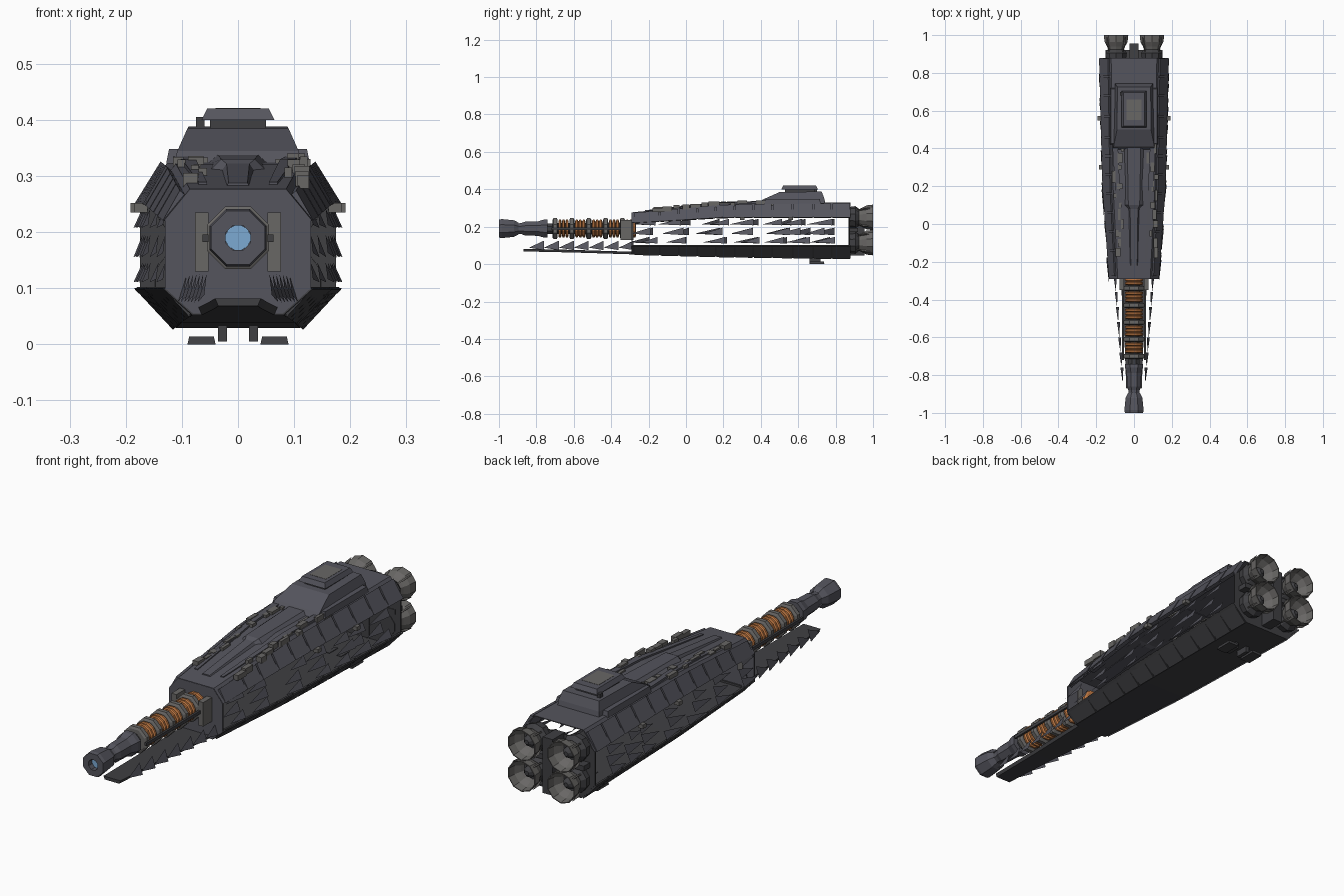
import bpy, bmesh, math, random
from mathutils import Vector

if "Cube" in bpy.data.objects:
    bpy.data.objects.remove(bpy.data.objects["Cube"])
random.seed(4)

def material(name, c):
    m = bpy.data.materials.new(name)
    m.diffuse_color = (*c, 1)
    m.use_nodes = True
    m.node_tree.nodes["Principled BSDF"].inputs["Base Color"].default_value = m.diffuse_color
    return m
HULL = material("hull_grey", (0.09, 0.09, 0.11))
DARK = material("dark_grey", (0.05, 0.05, 0.055))
STEEL = material("steel_grey", (0.14, 0.135, 0.13))
COPPER = material("coil_orange", (0.55, 0.2, 0.06))
GLASS = material("lens_blue", (0.2, 0.4, 0.65))

def mesh(name, verts, faces, mat=HULL, thick=0):
    me = bpy.data.meshes.new(name)
    me.from_pydata([tuple(v) for v in verts], [], faces)
    bm = bmesh.new()
    bm.from_mesh(me)
    bmesh.ops.recalc_face_normals(bm, faces=bm.faces)
    bm.to_mesh(me)
    bm.free()
    ob = bpy.data.objects.new(name, me)
    bpy.context.collection.objects.link(ob)
    me.materials.append(mat)
    if thick:
        s = ob.modifiers.new("thickness", 'SOLIDIFY')
        s.thickness = thick
        s.offset = 0
    return ob

def loft(name, rings, mat=HULL, closed=True, caps=True, thick=0):
    n = len(rings[0])
    verts = [v for r in rings for v in r]
    faces = [(i*n+j, i*n+(j+1) % n, (i+1)*n+(j+1) % n, (i+1)*n+j)
             for i in range(len(rings)-1) for j in range(n if closed else n-1)]
    if closed and caps:
        faces += [tuple(range(n)), tuple(range((len(rings)-1)*n, len(rings)*n))]
    return mesh(name, verts, faces, mat, thick)

def box(name, x0, x1, y0, y1, z0, z1, mat=HULL, taper=0):
    t = taper
    return loft(name, [[(x0, y0, z0), (x1, y0, z0), (x1, y1, z0), (x0, y1, z0)],
                       [(x0+t, y0+t, z1), (x1-t, y0+t, z1), (x1-t, y1-t, z1), (x0+t, y1-t, z1)]], mat)

def turned(name, prof, cx, cz, n=10, mat=STEEL, caps=True, thick=0):
    # lathe of (y, radius) pairs along the ship's length
    return loft(name, [[(cx+r*math.cos(2*math.pi*(k+.5)/n), y, cz+r*math.sin(2*math.pi*(k+.5)/n))
                        for k in range(n)] for y, r in prof], mat, True, caps, thick)

# Hull stations: y, roof half width, roof z, side half width, upper z, lower z, keel half width, keel z
ST = [(-.29, .085, .275, .13, .22, .10, .08, .055),
      (.2, .11, .32, .165, .25, .10, .10, .042),
      (.88, .12, .328, .182, .25, .10, .11, .032)]

def station(y):
    for p, q in zip(ST, ST[1:]):
        if y <= q[0] or q is ST[-1]:
            t = (y-p[0])/(q[0]-p[0])
            return [u+(v-u)*t for u, v in zip(p[1:], q[1:])]

# Upper and lower armour shells, open along the flanks
up, low = [], []
for s in ST:
    y = s[0]
    a, zr, b, zu, zl, c, zb = s[1:]
    up.append([(-b, y, zu), (-a, y, zr), (a, y, zr), (b, y, zu)])
    low.append([(-b, y, zl), (-c, y, zb), (c, y, zb), (b, y, zl)])
loft("upper_hull", up, HULL, False, thick=.004)
loft("lower_hull", low, DARK, False, thick=.006)

# Front bulkhead and rear bulkhead
a, zr, b, zu, zl, c, zb = ST[0][1:]
mesh("front_bulkhead", [(-c, -.288, zb), (c, -.288, zb), (b, -.288, zl), (b, -.288, zu),
     (a, -.288, zr), (-a, -.288, zr), (-b, -.288, zu), (-b, -.288, zl)], [tuple(range(8))], HULL, .006)
mesh("rear_bulkhead", [(-.11, .875, .035), (.11, .875, .035), (.175, .875, .10), (.175, .875, .245),
     (.13, .875, .285), (-.13, .875, .285), (-.175, .875, .245), (-.175, .875, .10)], [tuple(range(8))], DARK, .006)

# Armour tiles along both shoulders and lower chamfers
edges = [-.28, -.14, -.04, .06, .16, .26, .36, .46, .57, .68, .78, .88]
for sx in (-1, 1):
    for y0, y1 in zip(edges, edges[1:]):
        rings_u, rings_l = [], []
        for y in (y0+.004, y1-.004):
            a, zr, b, zu, zl, c, zb = station(y)
            rings_u.append([(sx*(b+.003), y, zu), (sx*(a+.018), y, zr-.002),
                            (sx*(a+.006), y, zr-.012), (sx*(b-.014), y, zu-.004)])
            rings_l.append([(sx*(b+.003), y, zl), (sx*(c+.006), y, zb-.006),
                            (sx*(c+.002), y, zb+.008), (sx*(b-.014), y, zl)])
        loft("shoulder_tile", rings_u)
        loft("lower_tile", rings_l, DARK)

# Loose wedge plates on the flanks and beside the gun cradle
def wedge(sx, x, y, z, l, h):
    mesh("flank_plate", [(sx*x, y-l, z-.012), (sx*(x+.012), y, z-h/2), (sx*(x-.004), y, z+h/2)],
         [(0, 1, 2)], HULL)
for sx in (-1, 1):
    for y in (-.17, 0, .2, .37, .54, .64, .77):
        b = station(y)[2]
        for z, h in ((.225, .035), (.175, .04), (.128, .035)):
            wedge(sx, b-.005, y+random.uniform(-.03, .03), z, random.uniform(.09, .14), h)
    for i in range(7):
        wedge(sx, .06+.006*i, -.76+.08*i, .10, .08, .05)

# Gun cradle under the barrel
loft("gun_cradle", [[(-w, y, z), (w, y, z), (w+.006, y, z+.014), (-w-.006, y, z+.014)]
     for y, w, z in ((-.87, .035, .068), (-.6, .045, .062), (-.28, .065, .052))], DARK)

# Barrel, coils and muzzle
CZ = .19
turned("barrel_core", [(-.78, .03), (-.28, .036)], 0, CZ, 8, DARK)
turned("barrel_neck", [(-.92, .028), (-.88, .032), (-.86, .04), (-.79, .042), (-.76, .052), (-.74, .052)], 0, CZ, 8, HULL)
turned("muzzle", [(-.93, .024), (-1, .024), (-1, .052), (-.985, .055), (-.92, .048), (-.895, .034)], 0, CZ, 8, HULL, False)
turned("muzzle_lens", [(-.975, .023), (-.965, .023)], 0, CZ, 12, GLASS)
for k in range(5):
    y = -.70+.09*k
    turned("coil_clamp", [(y-.014, .05), (y-.009, .06), (y+.009, .06), (y+.014, .05)], 0, CZ, 8, STEEL)
    for d in (.026, .045, .064):
        turned("coil_winding", [(y+d-.009, .040), (y+d-.004, .05), (y+d+.004, .05), (y+d+.009, .040)], 0, CZ, 12, COPPER)
for sx in (-1, 1):
    box("coil_rail", sx*.058-.005, sx*.058+.005, -.72, -.29, CZ-.008, CZ+.006, DARK)
    box("barrel_mount", sx*.065-.012, sx*.065+.012, -.35, -.28, .13, .235, STEEL)

# Roof spine and plating
loft("roof_spine", [[(-w, y, z-.02), (w, y, z-.02), (w*.6, y, z), (-w*.6, y, z)]
     for y, w, z in ((-.22, .028, .288), (.08, .034, .322), (.1, .05, .33), (.42, .06, .338))], HULL)
for sx in (-1, 1):
    loft("roof_strake", [[(sx*x0, y, z-.012), (sx*x1, y, z-.012), (sx*x1, y, z), (sx*x0, y, z)]
         for y, x0, x1, z in ((-.2, .055, .07, .289), (.2, .075, .1, .33), (.42, .085, .115, .335))], HULL)
    for i in range(13):
        y = -.15+.05*i
        z = station(y)[1]
        x = sx*random.uniform(.06, .12)
        w, l = random.uniform(.006, .014), random.uniform(.012, .03)
        box("roof_fitting", x-w, x+w, y-l, y+l, z-.01, z+random.uniform(.008, .02), STEEL)

# Command deck on the roof
loft("command_deck", [[(-.115, .39, .32), (.115, .39, .32), (.1, .745, .325), (-.1, .745, .325)],
                      [(-.108, .41, .345), (.108, .41, .345), (.098, .74, .35), (-.098, .74, .35)],
                      [(-.09, .5, .385), (.09, .5, .385), (.088, .725, .388), (-.088, .725, .388)]])
box("deck_riser", -.05, .05, .53, .69, .385, .402, DARK)
box("deck_cap", -.065, .065, .51, .705, .400, .42, HULL, .01)
box("deck_hatch", -.04, .04, .55, .66, .419, .421, STEEL)
box("sensor", -.075, -.06, .68, .70, .385, .405, DARK)
for sx in (-1, 1):
    box("deck_sponson", sx*.112-.016, sx*.112+.016, .42, .72, .322, .348, HULL, .005)

# Engines: four flared nozzles around a central cross
for sx in (-1, 1):
    for z in (.115, .25):
        cx = sx*.095
        turned("engine_housing", [(.87, .055), (.905, .06), (.925, .045)], cx, z, 10, DARK)
        turned("engine_nozzle", [(.915, .038), (.94, .048), (.965, .062), (1.0, .066)], cx, z, 10, STEEL, False, .004)
        turned("engine_core", [(.92, .03), (.95, .024), (.965, .01)], cx, z, 8, DARK)
        for k in range(4):
            t = math.pi/4+k*math.pi/2
            d, p = Vector((math.cos(t), 0, math.sin(t))), Vector((cx, 0, z))
            mesh("nozzle_vane", [p+d*.05+Vector((0, .91, 0)), p+d*.068+Vector((0, .95, 0)),
                                 p+d*.07+Vector((0, .99, 0)), p+d*.06+Vector((0, .96, 0))], [(0, 1, 2, 3)], STEEL, .006)
box("engine_pillar", -.024, .024, .87, .955, .045, .29, DARK)
box("engine_crossbeam", -.15, .15, .87, .92, .172, .194, DARK)

# Small belly skids and flank thrusters
for sx in (-1, 1):
    box("belly_strut", sx*.028-.008, sx*.028+.008, .66, .72, .005, .04, DARK)
    box("belly_skid", sx*.065-.025, sx*.065+.025, .66, .74, 0, .014, DARK, .003)
    for y in (.3, .56):
        b = station(y)[2]
        box("flank_thruster", sx*(b+.006)-.012, sx*(b+.006)+.012, y-.012, y+.012, .235, .252, STEEL)
